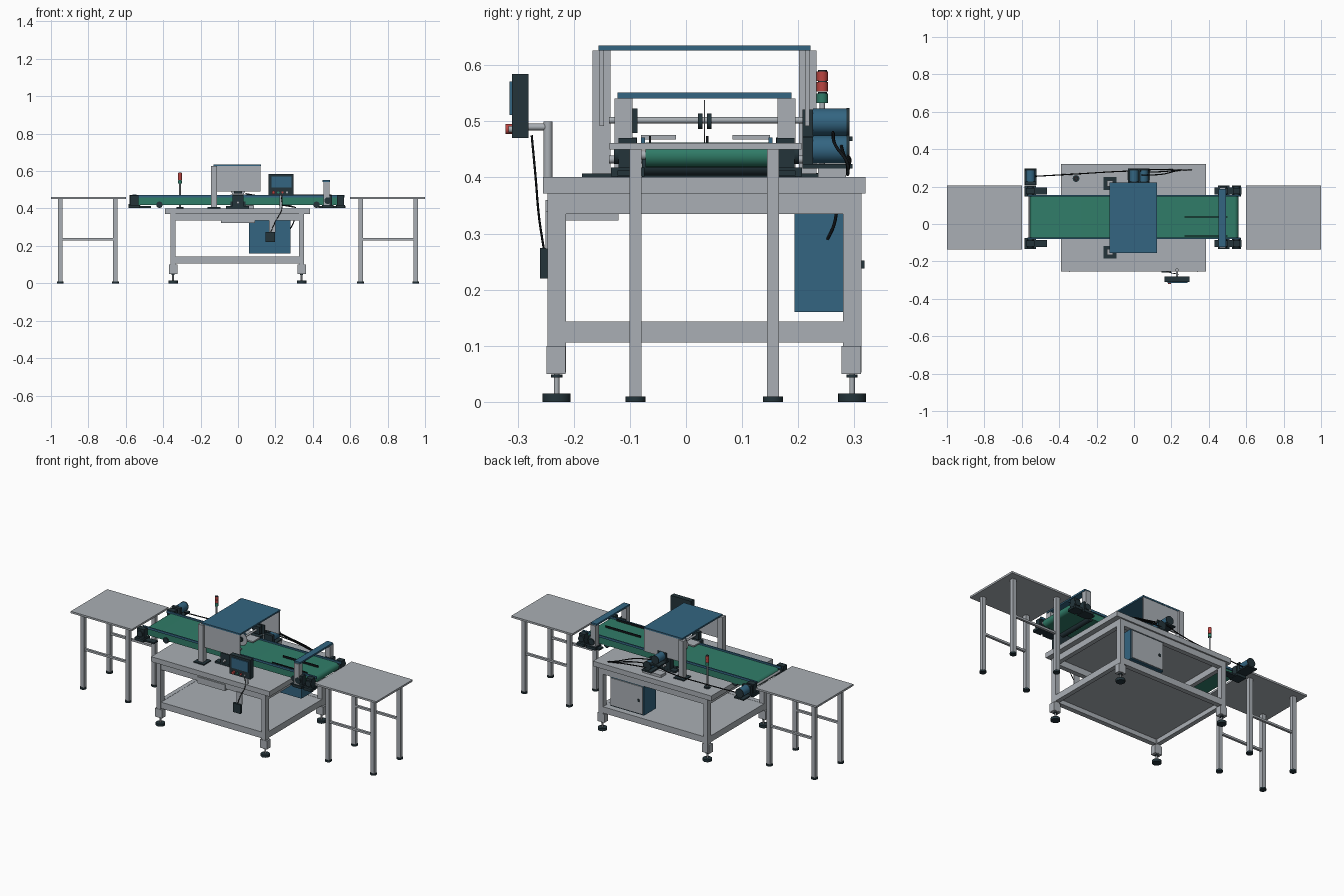
import bpy, bmesh, math
from mathutils import Vector


def material(name, rgb):
    m = bpy.data.materials.new(name)
    m.diffuse_color = (*rgb, 1)
    return m


GRAY = material("light_gray", (0.40, 0.43, 0.46))
BLUE = material("steel_blue", (0.033, 0.13, 0.22))
GREEN = material("belt_green", (0.03, 0.205, 0.14))
DARK = material("dark_slate", (0.017, 0.034, 0.042))
BLACK = material("black", (0.006, 0.008, 0.01))
RED = material("red", (0.5, 0.06, 0.053))


def finish(name, bm, mat, smooth=False):
    bmesh.ops.recalc_face_normals(bm, faces=bm.faces[:])
    me = bpy.data.meshes.new(name)
    bm.to_mesh(me)
    bm.free()
    me.materials.append(mat)
    if smooth:
        for p in me.polygons:
            p.use_smooth = len(p.vertices) == 4
    ob = bpy.data.objects.new(name, me)
    bpy.context.collection.objects.link(ob)
    return ob


def box(name, x, y, z, mat):
    """Box from (min, max) ranges on each axis."""
    bm = bmesh.new()
    bmesh.ops.create_cube(bm, size=1)
    for v in bm.verts:
        v.co = [r[0] + (c + 0.5) * (r[1] - r[0]) for c, r in zip(v.co, (x, y, z))]
    return finish(name, bm, mat)


def rod(name, a, b, r, mat, n=20):
    """Cylinder from point a to point b."""
    a, b = Vector(a), Vector(b)
    bm = bmesh.new()
    bmesh.ops.create_cone(bm, cap_ends=True, segments=n, radius1=r, radius2=r,
                          depth=(b - a).length)
    q = (b - a).to_track_quat('Z', 'Y')
    for v in bm.verts:
        v.co = q @ v.co + (a + b) / 2
    return finish(name, bm, mat, True)


def cable(name, pts, r=0.003):
    cu = bpy.data.curves.new(name, 'CURVE')
    cu.dimensions = '3D'
    cu.bevel_depth, cu.bevel_resolution, cu.resolution_u = r, 1, 8
    sp = cu.splines.new('BEZIER')
    sp.bezier_points.add(len(pts) - 1)
    for bp, p in zip(sp.bezier_points, pts):
        bp.co = p
        bp.handle_left_type = bp.handle_right_type = 'AUTO'
    cu.materials.append(BLACK)
    bpy.context.collection.objects.link(bpy.data.objects.new(name, cu))


# Main bench: top, shelf, frame rails, legs and levelling feet
box("bench_top", (-0.39, 0.385), (-0.255, 0.32), (0.371, 0.401), GRAY)
box("bench_shelf", (-0.34, 0.335), (-0.225, 0.295), (0.132, 0.142), GRAY)
for lo, hi, tag in ((0.335, 0.371, "upper"), (0.106, 0.143, "lower")):
    for y in (-0.245, 0.283):
        box(f"{tag}_long_rail", (-0.336, 0.326), (y, y + 0.028), (lo, hi), GRAY)
    for x in (-0.36, 0.328):
        box(f"{tag}_cross_rail", (x, x + 0.026), (-0.214, 0.28), (lo, hi), GRAY)
for x in (-0.347, 0.34):
    for y in (-0.2305, 0.296):
        box("bench_leg", (x - 0.014, x + 0.014), (y - 0.0165, y + 0.0165), (0.052, 0.371), GRAY)
        box("leg_sleeve", (x - 0.023, x + 0.023), (y - 0.0185, y + 0.0155), (0.05, 0.1), GRAY)
        rod("foot_stem", (x, y, 0.012), (x, y, 0.052), 0.005, GRAY, 12)
        rod("foot_nut", (x, y, 0.043), (x, y, 0.049), 0.01, DARK, 6)
        rod("foot_pad", (x, y, 0), (x, y, 0.015), 0.025, DARK)

# Infeed and outfeed side tables
for s in (-1, 1):
    box("side_table_top", sorted((s * 0.6, s)), (-0.136, 0.206), (0.45, 0.461), GRAY)
    for x in (0.655, 0.95):
        for y in (-0.09, 0.155):
            box("side_table_leg", (s * x - 0.012, s * x + 0.012), (y - 0.011, y + 0.011),
                (0.008, 0.45), GRAY)
            rod("side_table_foot", (s * x, y, 0), (s * x, y, 0.01), 0.018, DARK)
    for y in (-0.09, 0.155):
        box("side_table_rail", sorted((s * 0.667, s * 0.938)), (y - 0.007, y + 0.007),
            (0.229, 0.241), GRAY)

# Conveyor belt loop, made from a rounded profile
bm = bmesh.new()
prof = []
for s, start in ((1, -90), (-1, 90)):
    for i in range(13):
        a = math.radians(start + 15 * i)
        prof.append((s * 0.536 + 0.022 * math.cos(a), 0.44 + 0.022 * math.sin(a)))
face = bm.faces.new([bm.verts.new((x, -0.072, z)) for x, z in prof])
ext = bmesh.ops.extrude_face_region(bm, geom=[face])
for g in ext["geom"]:
    if isinstance(g, bmesh.types.BMVert):
        g.co.y = 0.147
finish("conveyor_belt", bm, GREEN, True)
for y in (-0.08, 0.147):
    box("belt_side_rail", (-0.57, 0.57), (y, y + 0.007), (0.458, 0.471), BLUE)

# Roller bearings with base plates at both belt ends, and their shafts
for x, w in ((-0.555, 0.03), (0.48, 0.03), (0.548, 0.024)):
    rod("roller_shaft", (x, -0.125, 0.44), (x, 0.2, 0.44), 0.008, GRAY)
    for y in (-0.104, 0.177):
        box("bearing_block", (x - w * 0.75, x + w * 0.75), (y - 0.016, y + 0.016), (0.418, 0.47), DARK)
        rod("bearing_cap", (x, y - 0.024, 0.442), (x, y + 0.024, 0.442), 0.018, DARK)
        box("bearing_base", (x - w, x + w), (y - 0.03, y + 0.03), (0.402, 0.418), DARK)
for y in (-0.104, 0.177):
    box("end_plate", (0.43, 0.575), (y - 0.018, y + 0.018), (0.403, 0.412), DARK)
    box("end_plate", (-0.585, -0.465), (y - 0.018, y + 0.018), (0.403, 0.412), DARK)
for x in (-0.42, 0.42):
    rod("idler_roller", (x, -0.078, 0.42), (x, 0.145, 0.42), 0.017, DARK)

# Belt guides near the outfeed
for y in (-0.066, 0.036):
    box("belt_guide", (0.27, 0.5), (y, y + 0.004), (0.462, 0.474), BLACK)
for lo, hi in ((-0.08, -0.018), (0.083, 0.15)):
    box("guide_plate", (-0.04, 0.04), (lo, hi), (0.468, 0.476), GRAY)

# Centre housing: roof, walls and posts
box("housing_roof", (-0.13, 0.123), (-0.156, 0.222), (0.626, 0.635), BLUE)
for y in (-0.154, 0.212):
    box("housing_wall", (-0.122, 0.12), (y, y + 0.008), (0.492, 0.626), GRAY)
for y in (-0.151, 0.217):
    box("housing_post", (-0.145, -0.113), (y - 0.016, y + 0.016), (0.406, 0.626), GRAY)
    box("post_base", (-0.162, -0.094), (y - 0.034, y + 0.034), (0.4, 0.407), DARK)

# Cutting head inside the housing
rod("cutter_shaft", (0, -0.137, 0.502), (0, 0.23, 0.502), 0.006, GRAY)
rod("anvil_shaft", (0, -0.137, 0.432), (0, 0.21, 0.432), 0.007, GRAY)
box("anvil_block", (-0.04, 0.04), (-0.078, 0.145), (0.401, 0.437), DARK)
for y in (0.025, 0.041):
    rod("cutter_collar", (0, y - 0.004, 0.5), (0, y + 0.004, 0.5), 0.014, DARK)
rod("cutter_blade", (0, 0.032, 0.5), (0, 0.034, 0.5), 0.038, GRAY, 32)
for y in (-0.104, 0.177):
    box("cutter_bearing", (-0.03, 0.03), (y - 0.017, y + 0.017), (0.401, 0.471), DARK)
    box("cutter_slide", (-0.022, 0.022), (y - 0.008, y + 0.018), (0.479, 0.523), DARK)
    box("cutter_foot", (-0.065, 0.06), (y - 0.018, y + 0.018), (0.401, 0.412), DARK)

# Outfeed gantry
box("gantry_bar", (0.453, 0.492), (-0.122, 0.188), (0.541, 0.551), BLUE)
for y in (-0.111, 0.179):
    box("gantry_post", (0.456, 0.488), (y - 0.016, y + 0.016), (0.41, 0.541), GRAY)

# Drive motors
for x, z, r in ((-0.553, 0.45, 0.025), (0, 0.499, 0.024), (0.052, 0.45, 0.025)):
    rod("motor_body", (x, 0.226, z), (x, 0.286, z), r, BLUE, 28)
    rod("motor_cap", (x, 0.286, z), (x, 0.291, z), r + 0.001, DARK, 28)
    box("motor_flange", (x - 0.028, x + 0.028), (0.208, 0.226), (z - 0.03, z + 0.022), DARK)
    box("motor_plate", (x - 0.032, x + 0.032), (0.208, 0.297), (z - 0.034, z - 0.026), DARK)
box("motor_stand", (-0.035, 0.085), (0.235, 0.285), (0.4, 0.416), GRAY)

# Signal tower
rod("signal_base", (-0.31, 0.243, 0.4), (-0.31, 0.243, 0.408), 0.018, DARK)
rod("signal_pole", (-0.31, 0.243, 0.408), (-0.31, 0.243, 0.533), 0.005, GRAY, 12)
for z, m in ((0.533, GREEN), (0.553, RED), (0.572, RED)):
    rod("signal_lamp", (-0.31, 0.243, z), (-0.31, 0.243, z + 0.017), 0.01, m)
    rod("signal_ring", (-0.31, 0.243, z + 0.016), (-0.31, 0.243, z + 0.0195), 0.008, DARK)

# Control panel on a post, with screen and buttons
box("panel_case", (0.163, 0.297), (-0.31, -0.281), (0.47, 0.584), DARK)
box("panel_screen", (0.178, 0.286), (-0.315, -0.31), (0.511, 0.571), BLUE)
for x, m, r in ((0.19, RED, 0.009), (0.215, GREEN, 0.006), (0.238, RED, 0.006), (0.262, GRAY, 0.006)):
    rod("panel_button", (x, -0.31, 0.486), (x, -0.322 if r > 0.008 else -0.316, 0.486), r, m)
rod("panel_post", (0.23, -0.246, 0.4), (0.23, -0.246, 0.5), 0.008, GRAY)
rod("panel_arm", (0.23, -0.246, 0.49), (0.23, -0.281, 0.49), 0.006, GRAY)
cable("panel_cable", [(0.23, -0.275, 0.475), (0.235, -0.268, 0.4), (0.2, -0.262, 0.33), (0.173, -0.253, 0.27)], 0.002)

# Front drawer and hanging pedal box
box("drawer", (-0.09, 0.09), (-0.25, -0.12), (0.323, 0.36), GRAY)
box("hanger_plate", (0.165, 0.2), (-0.25, -0.245), (0.272, 0.34), GRAY)
box("pedal_box", (0.148, 0.197), (-0.26, -0.245), (0.22, 0.274), DARK)

# Electrical cabinet with rear door
box("cabinet", (0.06, 0.28), (0.193, 0.307), (0.16, 0.335), BLUE)
box("cabinet_door", (0.066, 0.274), (0.307, 0.313), (0.166, 0.329), GRAY)
box("door_handle", (0.085, 0.095), (0.313, 0.318), (0.238, 0.252), DARK)

# Cables from the motors to the bench edge and cabinet
cable("infeed_cable", [(-0.53, 0.255, 0.43), (-0.3, 0.268, 0.432), (-0.1, 0.28, 0.442), (0.04, 0.285, 0.47)])
for i, y in enumerate((0.262, 0.276, 0.288)):
    cable("motor_cable", [(0.04, y, 0.48 - 0.02 * i), (0.15, y + 0.004, 0.458 - 0.014 * i),
                          (0.25, 0.288, 0.425 - 0.005 * i), (0.31, 0.288, 0.405)])
cable("cabinet_cable", [(0.31, 0.27, 0.37), (0.295, 0.265, 0.32), (0.275, 0.25, 0.285)])
